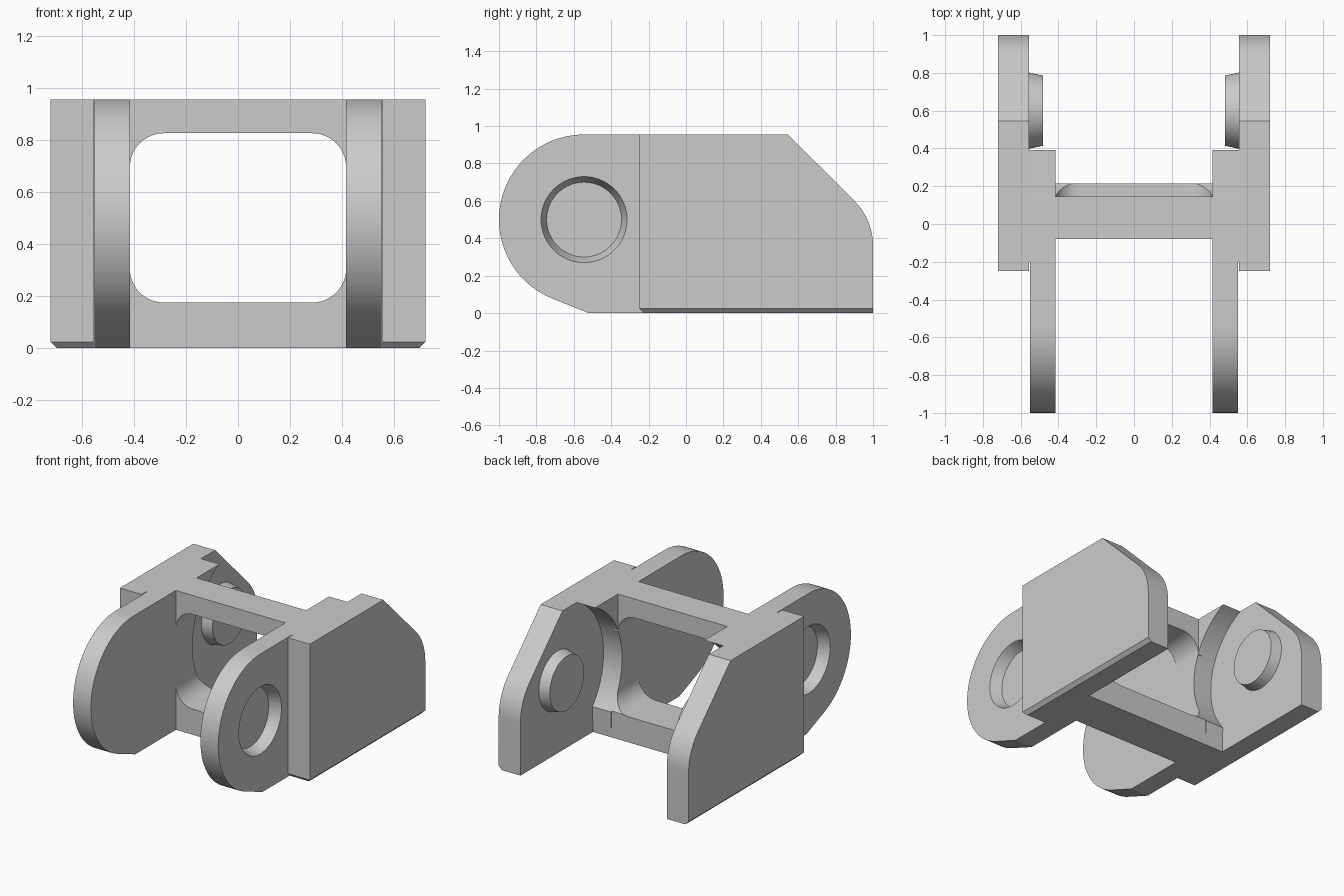
import bpy, bmesh
from math import sin, cos, radians

if "Cube" in bpy.data.objects:
    bpy.data.objects.remove(bpy.data.objects["Cube"], do_unlink=True)

grey = bpy.data.materials.new("plain grey")
grey.use_nodes = True
grey.diffuse_color = (0.6, 0.6, 0.6, 1)
grey.node_tree.nodes["Principled BSDF"].inputs["Base Color"].default_value = (0.6, 0.6, 0.6, 1)

HEIGHT = 0.955
INNER, SPLIT, OUTER = 0.415, 0.55, 0.72   # half widths: clear gap, lug side, plate side
FRONT_AXIS, BACK_AXIS = (-0.545, 0.5), (0.6, 0.5)


def arc(centre, radius, start, end, steps=24):
    angles = [radians(start + (end - start) * i / steps) for i in range(steps + 1)]
    return [(centre[0] + radius * cos(a), centre[1] + radius * sin(a)) for a in angles]


def finish(name, bm):
    bmesh.ops.recalc_face_normals(bm, faces=bm.faces)
    mesh = bpy.data.meshes.new(name)
    bm.to_mesh(mesh)
    bm.free()
    mesh.materials.append(grey)
    obj = bpy.data.objects.new(name, mesh)
    bpy.context.collection.objects.link(obj)
    return obj


def prism(points, low, high, axis):
    """Extrude a profile: (y, z) points along x, or (x, z) points along y."""
    bm = bmesh.new()
    place = (lambda p, d: (d, *p)) if axis == "x" else (lambda p, d: (p[0], d, p[1]))
    face = bm.faces.new([bm.verts.new(place(p, low)) for p in points])
    moved = bmesh.ops.extrude_face_region(bm, geom=[face])["geom"]
    shift = (high - low, 0, 0) if axis == "x" else (0, high - low, 0)
    bmesh.ops.translate(bm, vec=shift, verts=[v for v in moved if isinstance(v, bmesh.types.BMVert)])
    return bm


def drum(name, centre, x1, r1, x2, r2):
    """Tapered round lying along x."""
    bm = bmesh.new()
    rings = [[bm.verts.new((x, *p)) for p in arc(centre, r, 0, 360, 64)[:-1]]
             for x, r in ((x1, r1), (x2, r2))]
    for ring in rings:
        bm.faces.new(ring)
    for i in range(64):
        bm.faces.new((rings[0][i - 1], rings[0][i], rings[1][i], rings[1][i - 1]))
    return finish(name, bm)


def cut(obj, cutter):
    mod = obj.modifiers.new("cut", "BOOLEAN")
    mod.operation, mod.solver, mod.object = "DIFFERENCE", "EXACT", cutter
    bpy.context.view_layer.objects.active = obj
    bpy.ops.object.modifier_apply(modifier=mod.name)
    bpy.data.objects.remove(cutter, do_unlink=True)


parts = []
lug_profile = arc(FRONT_AXIS, 0.455, 90, 248.3, 40) + [(-0.52, 0), (-0.2, 0), (-0.2, HEIGHT)]
block_profile = ([(-0.2, HEIGHT), (-0.2, 0), (0.215, 0)]
                 + arc(BACK_AXIS, 0.5, 220.5, 114.5, 32) + [(0.39, HEIGHT)])
plate_profile = ([(-0.25, HEIGHT), (-0.25, 0), (1, 0)]
                 + arc((0.66, 0.36), 0.34, 0, 45, 10) + [(0.545, HEIGHT)])

for side, s in (("left", 1), ("right", -1)):
    # Rounded front lug with a blind tapered socket on its outer face
    lug = finish(side + "_front_lug", prism(lug_profile, s * INNER, s * SPLIT, "x"))
    cut(lug, drum("socket_cutter", FRONT_AXIS, s * (SPLIT + 0.01), 0.234, s * (SPLIT - 0.075), 0.2))

    # Inner block with a hollow back that clears the next lug
    block = finish(side + "_inner_block", prism(block_profile, s * INNER, s * (SPLIT + 0.01), "x"))

    # Outer plate, chamfered along its lower outer and front edges
    bm = prism(plate_profile, s * (SPLIT + 0.005), s * OUTER, "x")
    lower = [e for e in bm.edges if all(v.co.z < 0.001 for v in e.verts)
             and (all(abs(v.co.x) > OUTER - 0.001 for v in e.verts)
                  or all(v.co.y < -0.249 for v in e.verts))]
    bmesh.ops.recalc_face_normals(bm, faces=bm.faces)
    bmesh.ops.bevel(bm, geom=lower, offset=0.024, segments=1, affect="EDGES")
    plate = finish(side + "_outer_plate", bm)

    # Tapered pin on the inside of the plate
    pin = drum(side + "_pin", BACK_AXIS, s * (SPLIT + 0.02), 0.205, s * 0.483, 0.186)
    parts += [lug, block, plate, pin]

# Cross bars, filleted where they meet the sides
reach, fillet = INNER + 0.03, 0.13
low_edge = (arc((INNER - fillet, 0.175 + fillet), fillet, 0, -90, 12)
            + arc((fillet - INNER, 0.175 + fillet), fillet, -90, -180, 12))
low_bar = ([(-reach, 0.175 + fillet), (-reach, 0), (reach, 0), (reach, 0.175 + fillet)]
           + low_edge)
bottom = finish("bottom_cross_bar", prism(low_bar, -0.08, 0.215, "y"))
cut(bottom, drum("clearance_cutter", BACK_AXIS, -1, 0.5, 1, 0.5))
top_bar = [(x, HEIGHT if z == 0 else 1 - z) for x, z in low_bar]
top = finish("top_cross_bar", prism(top_bar, -0.08, 0.145, "y"))
parts += [bottom, top]

# Smooth the round faces and keep the edges crisp
bpy.ops.object.select_all(action="DESELECT")
for obj in parts:
    obj.select_set(True)
bpy.context.view_layer.objects.active = top
bpy.ops.object.shade_smooth_by_angle(angle=radians(20))
